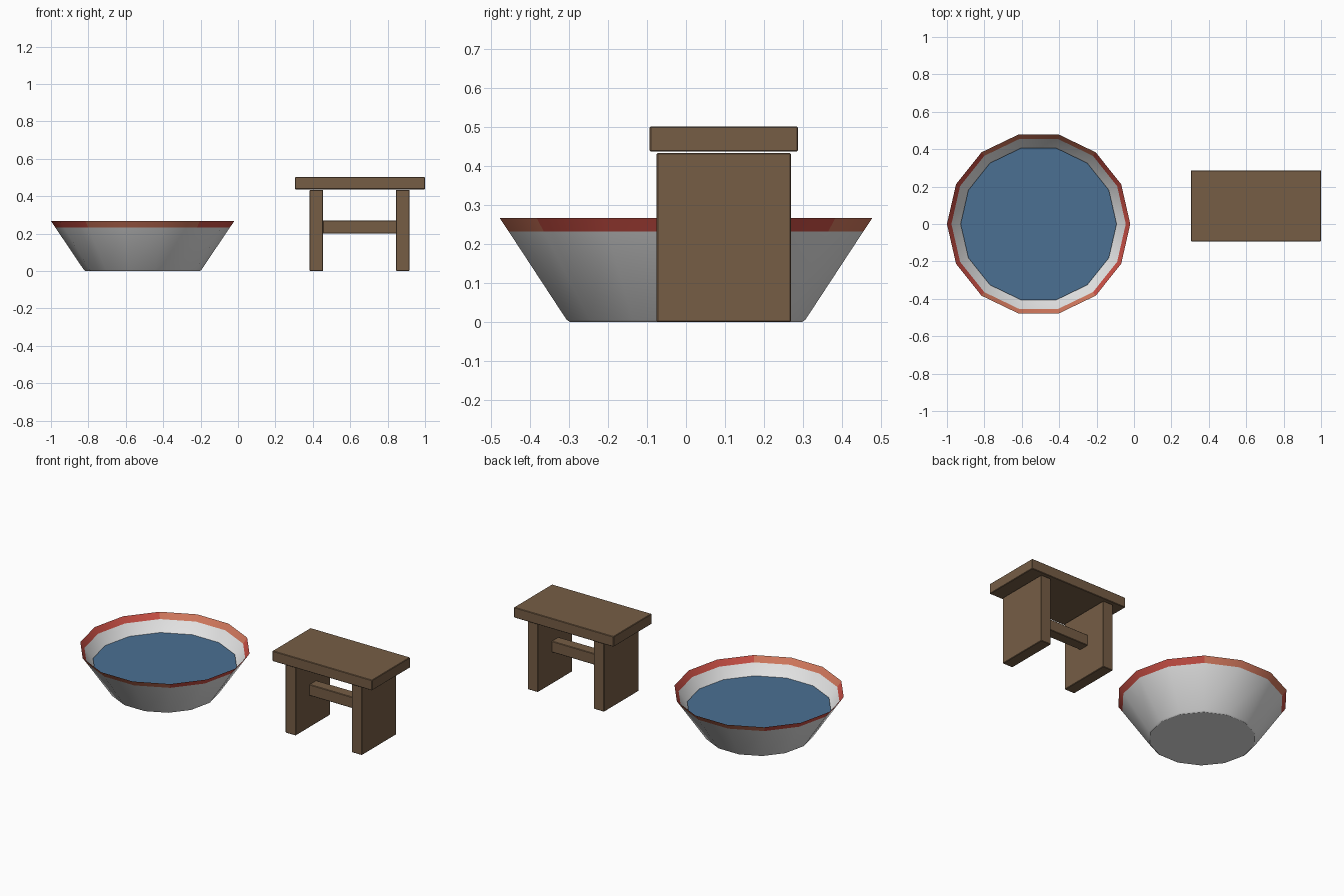
import bpy, bmesh, math

if "Cube" in bpy.data.objects:
    bpy.data.objects.remove(bpy.data.objects["Cube"], do_unlink=True)


def material(name, rgb):
    m = bpy.data.materials.new(name)
    m.use_nodes = True
    color = (*rgb, 1)
    m.diffuse_color = color
    m.node_tree.nodes["Principled BSDF"].inputs["Base Color"].default_value = color
    return m


wood = material("brown wood", (0.18, 0.11, 0.06))
white = material("bowl white", (0.8, 0.8, 0.8))
red = material("rim red", (0.6, 0.08, 0.06))
coral = material("rim coral", (0.65, 0.19, 0.11))
blue = material("water blue", (0.07, 0.16, 0.29))

SIDES = 14
BOWL_X = -0.51


def add_object(name, bm, mats):
    mesh = bpy.data.meshes.new(name)
    bm.to_mesh(mesh)
    bm.free()
    ob = bpy.data.objects.new(name, mesh)
    bpy.context.collection.objects.link(ob)
    for m in mats:
        mesh.materials.append(m)
    return ob


def ring(bm, radius, z):
    return [bm.verts.new((radius * math.cos(math.tau * i / SIDES),
                          radius * math.sin(math.tau * i / SIDES), z))
            for i in range(SIDES)]


def box(name, x, y, z):
    """Slightly bevelled board between the given limits."""
    bm = bmesh.new()
    bmesh.ops.create_cube(bm, size=1)
    for v in bm.verts:
        v.co = [lim[0] + (c + 0.5) * (lim[1] - lim[0])
                for c, lim in zip(v.co, (x, y, z))]
    ob = add_object(name, bm, [wood])
    bev = ob.modifiers.new("soft edges", "BEVEL")
    bev.width = 0.003
    bev.segments = 1
    return ob


# Bowl: open thin wall, with a painted band around the rim
bm = bmesh.new()
profile = [(0.305, 0), (0.314, 0.006), (0.466, 0.232), (0.49, 0.267)]
rings = [ring(bm, r, z) for r, z in profile]
bm.faces.new(reversed(rings[0]))
for low, high in zip(rings, rings[1:]):
    for i in range(SIDES):
        j = (i + 1) % SIDES
        f = bm.faces.new((low[i], low[j], high[j], high[i]))
        f.smooth = True
        if high is rings[-1]:
            c = f.calc_center_median()
            f.material_index = 2 if abs(c.y) > abs(c.x) * 1.25 else 1
bowl = add_object("bowl", bm, [white, red, coral])
bowl.location.x = BOWL_X
bpy.context.view_layer.objects.active = bowl
bowl.select_set(True)
bpy.ops.object.shade_smooth_by_angle(angle=math.radians(30))

# Water surface
bm = bmesh.new()
bm.faces.new(ring(bm, 0.417, 0.17))
water = add_object("water", bm, [blue])
water.location.x = BOWL_X

# Stool
box("stool_seat", (0.305, 1.0), (-0.093, 0.287), (0.437, 0.502))
for name, x in (("right_leg", 0.383), ("left_leg", 0.845)):
    box(name, (x, x + 0.072), (-0.075, 0.269), (0, 0.434))
box("stool_stretcher", (0.453, 0.847), (0.063, 0.131), (0.2, 0.27))
